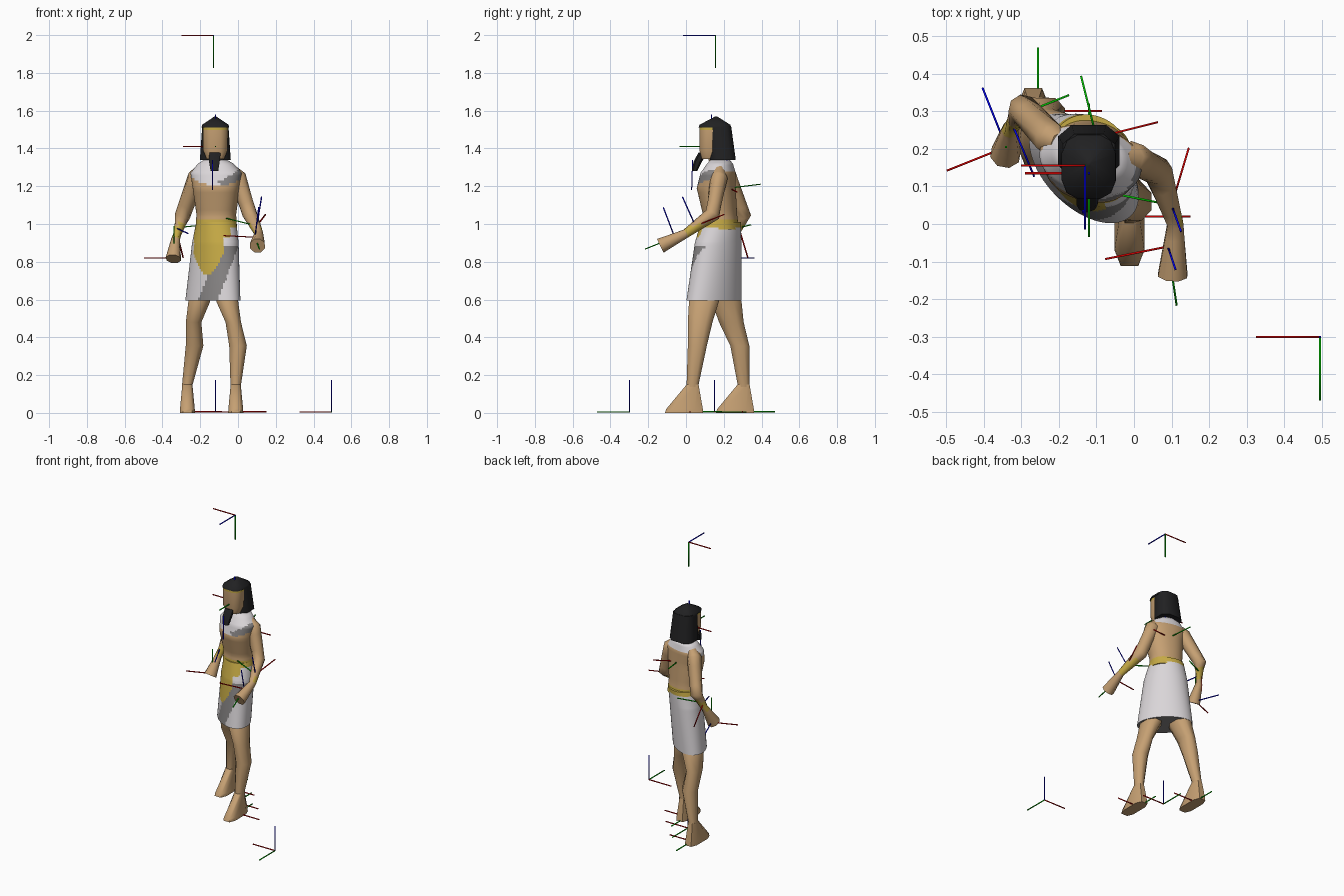
import bpy, bmesh, math
from mathutils import Vector

if "Cube" in bpy.data.objects:
    bpy.data.objects.remove(bpy.data.objects["Cube"])


def material(name, rgb):
    m = bpy.data.materials.new(name)
    m.diffuse_color = (*rgb, 1)
    m.use_nodes = True
    m.node_tree.nodes["Principled BSDF"].inputs["Base Color"].default_value = m.diffuse_color
    return m


SKIN, LINEN, GOLD, GREY, BLACK, RED, GREEN, BLUE = range(8)
MATS = [material("skin", (0.56, 0.35, 0.17)), material("linen", (0.70, 0.67, 0.69)),
        material("gold", (0.56, 0.40, 0.06)), material("grey cloth", (0.24, 0.23, 0.23)),
        material("black hair", (0.015, 0.015, 0.016)), material("axis red", (0.65, 0.0, 0.0)),
        material("axis green", (0.0, 0.5, 0.0)), material("axis blue", (0.0, 0.0, 0.75))]


def skin_rings(name, rings, rule, angle=60):
    """Bridge rings of points into a closed solid; rule gives the colour of each face."""
    bm = bmesh.new()
    loops = [[bm.verts.new(p) for p in r] for r in rings]
    n = len(loops[0])
    for a, b in zip(loops, loops[1:]):
        for i in range(n):
            bm.faces.new((a[i], a[(i + 1) % n], b[(i + 1) % n], b[i]))
    bm.faces.new(loops[0][::-1])
    bm.faces.new(loops[-1])
    bmesh.ops.recalc_face_normals(bm, faces=bm.faces)
    bm.normal_update()
    for f in bm.faces:
        f.material_index = rule(f.calc_center_median(), f.normal) if callable(rule) else rule
    me = bpy.data.meshes.new(name)
    bm.to_mesh(me)
    bm.free()
    for m in MATS:
        me.materials.append(m)
    ob = bpy.data.objects.new(name, me)
    bpy.context.collection.objects.link(ob)
    bpy.ops.object.select_all(action='DESELECT')
    ob.select_set(True)
    bpy.context.view_layer.objects.active = ob
    bpy.ops.object.shade_smooth_by_angle(angle=math.radians(angle))
    return ob


def loft(name, secs, rule, n=10, power=0.9, steps=1, turn=0, angle=60):
    """Horizontal sections (x, y, z, half width, half depth); low power is boxier."""
    full = []
    for a, b in zip(secs, secs[1:]):
        full += [[p + (q - p) * s / steps for p, q in zip(a, b)] for s in range(steps)]
    full.append(secs[-1])
    ct, st = math.cos(math.radians(turn)), math.sin(math.radians(turn))
    rings = []
    for x, y, z, rx, ry in full:
        ring = []
        for i in range(n):
            t = 2 * math.pi * (i + 0.5) / n
            c, s = math.cos(t), math.sin(t)
            u = rx * math.copysign(abs(c) ** power, c)
            v = ry * math.copysign(abs(s) ** power, s)
            ring.append((x + u * ct - v * st, y + u * st + v * ct, z))
        rings.append(ring)
    return skin_rings(name, rings, rule, angle)


def arm(name, path, rule, n=8, steps=4):
    """Shoulder to fingers along a path, with one thickness profile for both arms."""
    widths = (0.03, 0.046, 0.040, 0.023, 0.042)
    heights = (0.03, 0.048, 0.042, 0.025, 0.043)
    pts = [Vector(p) for p in path]
    frames = []
    for i, (w, h) in enumerate(zip(widths, heights)):
        d = (pts[min(i + 1, len(pts) - 1)] - pts[max(i - 1, 0)]).normalized()
        side = d.cross(Vector((0, 0, 1))).normalized()
        up = side.cross(d)
        frames.append([pts[i] + side * math.cos(t) * w + up * math.sin(t) * h
                       for t in (2 * math.pi * (k + 0.5) / n for k in range(n))])
    rings = []
    for a, b in zip(frames, frames[1:]):
        rings += [[p.lerp(q, s / steps) for p, q in zip(a, b)] for s in range(steps)]
    rings.append(frames[-1])
    return skin_rings(name, rings, rule)


def leg(name, centres):
    """Thigh to ankle, then a wedge foot; only the centre line differs per leg."""
    levels = ((0.66, 0.045, 0.06), (0.59, 0.062, 0.085), (0.48, 0.044, 0.07),
              (0.355, 0.05, 0.054), (0.15, 0.03, 0.034))
    secs = [(x, y, *lv) for (x, y), lv in zip(centres, levels)]
    x, y = centres[-1]
    loft(name + "_leg", secs + [(x, y, 0.06, 0.03, 0.045)], SKIN, n=8)
    loft(name + "_foot", [(x, y - 0.045, 0, 0.042, 0.106), (x, y - 0.043, 0.02, 0.041, 0.102),
                          (x, y, 0.15, 0.028, 0.033)], SKIN, n=8, power=0.6, angle=60)


# torso with a rounded collar and a belt
def torso_colour(c, nrm):
    if c.z < 1.02:
        return GOLD
    front = nrm.y < 0.1
    hem = 1.2 + 2.5 * (c.x + 0.11) ** 2 if front else 1.28
    if c.z > hem:
        return GREY if front and c.x > -0.1 and c.z < hem + 0.03 + 0.25 * (c.x + 0.1) else LINEN
    return SKIN


loft("torso", [(-0.115, 0.182, 0.97, 0.110, 0.097), (-0.115, 0.18, 1.05, 0.105, 0.088),
               (-0.115, 0.16, 1.19, 0.125, 0.1), (-0.115, 0.17, 1.27, 0.138, 0.088),
               (-0.118, 0.18, 1.32, 0.095, 0.065), (-0.12, 0.18, 1.345, 0.05, 0.045)],
     torso_colour, n=48, steps=6, turn=-14)
loft("neck", [(-0.12, 0.17, 1.31, 0.045, 0.045), (-0.12, 0.155, 1.40, 0.04, 0.045)], SKIN)


# skirt stretched along the stride, with a pointed apron
def skirt_colour(c, nrm):
    if nrm.z < -0.9:
        return GREY
    if c.z > 0.985:
        return GOLD
    if nrm.y < -0.15:
        t = min(1, (c.z - 0.73) / 0.11)
        wide = 0.035 if c.z > 0.93 else 0
        if t > 0 and -0.165 - 0.068 * t ** 0.6 < c.x < -0.145 + 0.07 * t + wide:
            return GOLD
        if c.z < 0.88 and abs(c.x + 0.158 - (c.z - 0.6) * 0.38) < 0.052:
            return GREY
    return LINEN


loft("skirt", [(-0.115, 0.185, 1.01, 0.112, 0.100), (-0.12, 0.17, 0.90, 0.140, 0.104),
               (-0.133, 0.148, 0.595, 0.178, 0.104)],
     skirt_colour, n=72, steps=20, power=1, turn=-45)

# head, headdress hair and beard
loft("head", [(-0.12, 0.14, 1.345, 0.048, 0.06), (-0.12, 0.14, 1.39, 0.066, 0.07),
              (-0.12, 0.145, 1.497, 0.068, 0.075), (-0.12, 0.145, 1.52, 0.068, 0.075)],
     lambda c, nrm: GOLD if c.z > 1.498 else SKIN, n=12, power=0.65)
loft("hair", [(-0.12, 0.195, 1.34, 0.086, 0.072), (-0.12, 0.178, 1.52, 0.073, 0.064)],
     BLACK, n=8, power=0.65)
loft("hair_cap", [(-0.12, 0.153, 1.512, 0.074, 0.088), (-0.12, 0.153, 1.525, 0.072, 0.084),
                  (-0.12, 0.16, 1.57, 0.004, 0.004)], BLACK, n=12, power=0.65)
loft("beard", [(-0.125, 0.045, 1.28, 0.023, 0.014), (-0.125, 0.062, 1.33, 0.032, 0.022),
               (-0.122, 0.09, 1.378, 0.034, 0.024)], BLACK, n=6)


# arms, with gold bracelets on the lower forearm
def arm_colour(c, nrm):
    return GOLD if 0.93 < c.z < 1.0 and (c.x < -0.2 or c.y > 0.01) else SKIN


arm("forward_arm", [(-0.035, 0.175, 1.29), (-0.005, 0.175, 1.25), (0.063, 0.14, 1.05),
                    (0.11, 0, 0.95), (0.103, -0.135, 0.885)], arm_colour)
arm("back_arm", [(-0.195, 0.215, 1.29), (-0.22, 0.225, 1.25), (-0.295, 0.305, 1.04),
                 (-0.33, 0.25, 0.92), (-0.342, 0.185, 0.815)], arm_colour)

# legs and feet
leg("forward", [(-0.075, 0.11), (-0.057, 0.095), (-0.025, 0.075), (0, 0.06), (-0.012, 0.035)])
leg("back", [(-0.185, 0.2), (-0.205, 0.215), (-0.235, 0.24), (-0.23, 0.285), (-0.268, 0.305)])


# thin axis markers: three perpendicular rods of one length
def rod(name, a, b, colour, r=0.0027):
    q = (b - a).to_track_quat('Z', 'Y')
    corners = [q @ Vector((u * r, v * r, 0)) for u, v in ((1, 1), (-1, 1), (-1, -1), (1, -1))]
    skin_rings(name, [[a + c for c in corners], [b + c for c in corners]], colour, 100)


def axes(part, origin, red=(1, 0, 0), green=(0, 1, 0), length=0.17):
    o, r, g = Vector(origin), Vector(red).normalized(), Vector(green).normalized()
    for d, colour, label in ((r, RED, "red"), (g, GREEN, "green"), (r.cross(g), BLUE, "blue")):
        rod(f"{part}_axis_{label}", o, o + d.normalized() * length, colour)


axes("root", (-0.12, 0.15, 0.005))
axes("front_ankle", (-0.02, 0.02, 0.006))
axes("back_ankle", (-0.255, 0.30, 0.006))
axes("overhead", (-0.13, 0.155, 1.997), (-1, 0, 0), (0, 0, -1))
axes("corner", (0.495, -0.30, 0.005), (-1, 0, 0), (0, -1, 0))
axes("head", (-0.12, 0.135, 1.41), (-1, 0, 0), (0, -1, 0))
axes("back", (-0.10, 0.23, 1.19), (8, 2, -1), (-2, 8, 1))
axes("front_forearm", (0.10, 0.05, 0.99), (3, 10, 4), (-10, 2, 2.5))
axes("front_hand", (0.09, -0.06, 0.93), (-10, -2, 0.5), (1.5, -10, -4))
axes("back_forearm", (-0.33, 0.28, 0.98), (2.5, 3, -10), (10, 4, 1))
axes("back_hand", (-0.34, 0.205, 0.82), (-10, -4, 0), (0, 0, 1))
rod("chin_axis_blue", Vector((-0.135, 0.035, 1.34)), Vector((-0.135, 0.03, 1.18)), BLUE)
